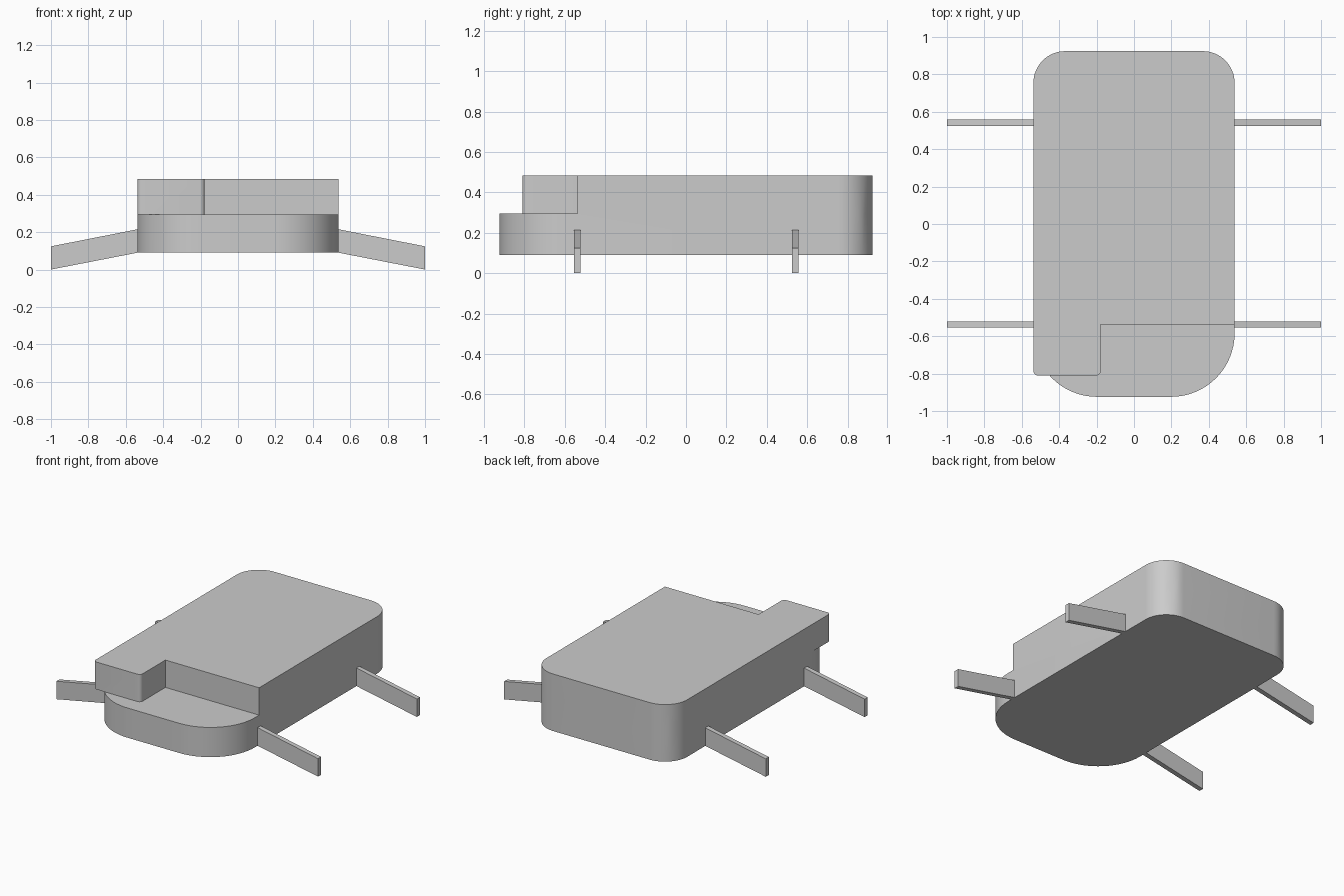
import bpy, bmesh
from math import pi, sin, cos

if "Cube" in bpy.data.objects:
    bpy.data.objects.remove(bpy.data.objects["Cube"])

W, L = 0.538, 0.924            # body half width and half length
Z0, Z1, Z2 = 0.09, 0.295, 0.484  # underside, step, top


def arc(cx, cy, r, start, n=16):
    return [(cx + r * cos(start + pi / 2 * i / n), cy + r * sin(start + pi / 2 * i / n))
            for i in range(n + 1)]


def prism(name, points, offset):
    """Extrude a closed 3D outline along an offset."""
    bm = bmesh.new()
    face = bm.faces.new([bm.verts.new(p) for p in points])
    ext = bmesh.ops.extrude_face_region(bm, geom=[face])
    verts = [v for v in ext["geom"] if isinstance(v, bmesh.types.BMVert)]
    bmesh.ops.translate(bm, vec=offset, verts=verts)
    bmesh.ops.recalc_face_normals(bm, faces=bm.faces)
    mesh = bpy.data.meshes.new(name)
    bm.to_mesh(mesh)
    bm.free()
    ob = bpy.data.objects.new(name, mesh)
    bpy.context.collection.objects.link(ob)
    return ob


# Body: full-length lower slab plus notched upper slab
RB, RF, RS = 0.17, 0.34, 0.025
back = arc(W - RB, L - RB, RB, 0) + arc(-W + RB, L - RB, RB, pi / 2)
lower = back + arc(-W + RF, -L + RF, RF, pi) + arc(W - RF, -L + RF, RF, 1.5 * pi)
NX, NY, FY = -0.178, -0.538, -0.81   # notch corner and front of the raised block
upper = (back + arc(-W + RS, FY + RS, RS, pi, 6) + arc(NX - RS, FY + RS, RS, 1.5 * pi, 6)
         + [(NX, NY), (W, NY)])

body = prism("body", [(x, y, Z0) for x, y in lower], (0, 0, Z1 - Z0))
top = prism("upper_body_helper", [(x, y, Z1) for x, y in upper], (0, 0, Z2 - Z1))

# Merge both slabs into one shell
mod = body.modifiers.new("union", 'BOOLEAN')
mod.operation, mod.solver, mod.object = 'UNION', 'EXACT', top
bpy.context.view_layer.objects.active = body
body.select_set(True)
bpy.ops.object.modifier_apply(modifier="union")
bpy.data.objects.remove(top)
bpy.ops.object.shade_smooth_by_angle(angle=pi / 6)

# Four thin sloping legs
T = 0.033
for side, s in (("left", -1), ("right", 1)):
    for end, y in (("front", -0.538), ("back", 0.541)):
        outline = [(s * W, Z0), (s, 0), (s, 0.124), (s * W, 0.215)]
        prism(f"{end}_{side}_leg", [(x, y - T / 2, z) for x, z in outline], (0, T, 0))
